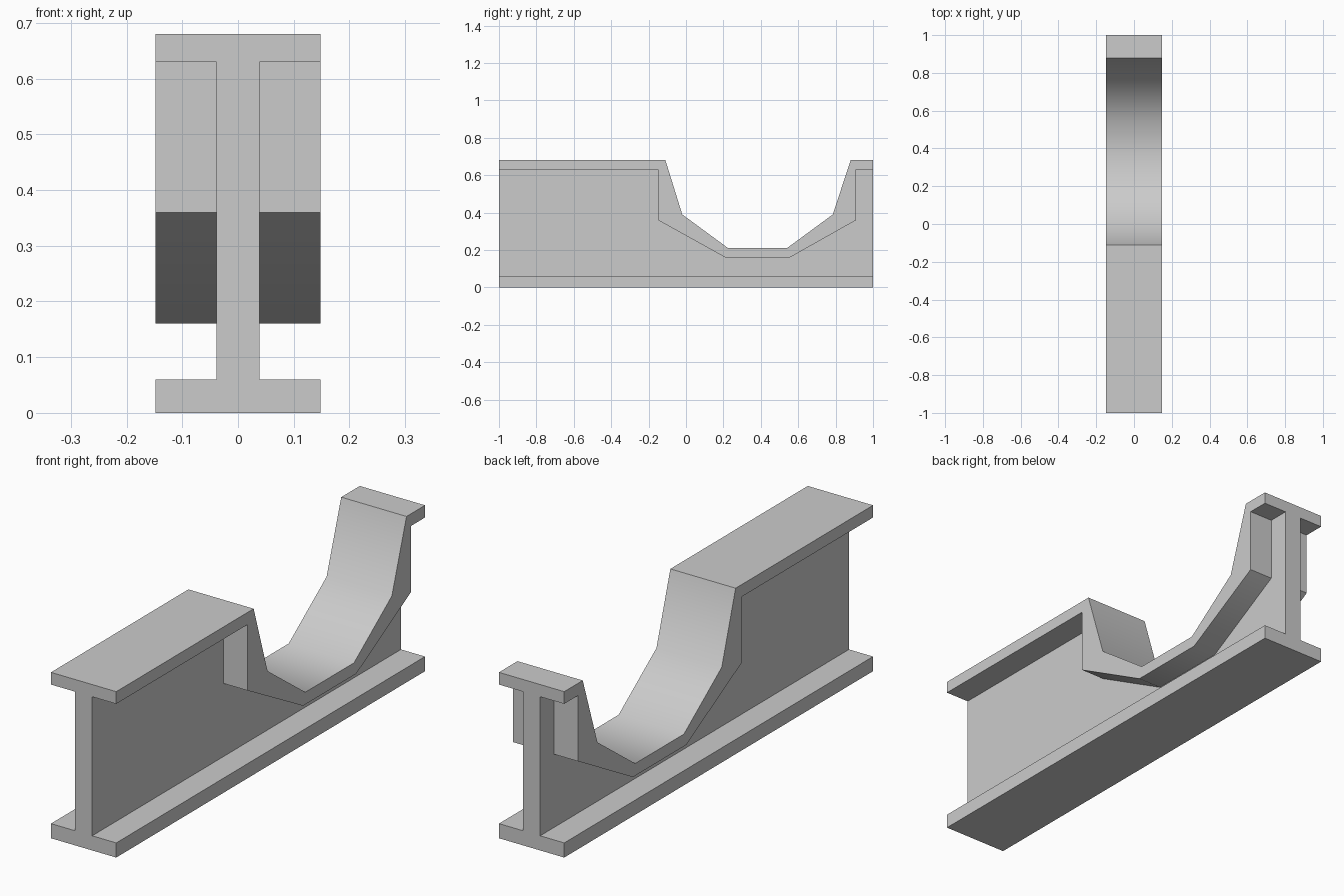
import bpy, bmesh
from math import radians

if "Cube" in bpy.data.objects:
    bpy.data.objects.remove(bpy.data.objects["Cube"])

HALF_W, HALF_WEB = 0.148, 0.039


def extrude_x(name, profile, x0, x1):
    """Prism from a (y, z) profile, running from x0 to x1."""
    bm = bmesh.new()
    face = bm.faces.new([bm.verts.new((x0, y, z)) for y, z in profile])
    ext = bmesh.ops.extrude_face_region(bm, geom=[face])
    verts = [v for v in ext["geom"] if isinstance(v, bmesh.types.BMVert)]
    bmesh.ops.translate(bm, verts=verts, vec=(x1 - x0, 0, 0))
    bmesh.ops.recalc_face_normals(bm, faces=bm.faces)
    me = bpy.data.meshes.new(name)
    bm.to_mesh(me)
    bm.free()
    ob = bpy.data.objects.new(name, me)
    bpy.context.collection.objects.link(ob)
    return ob


# Beam blank with the cradle dip in its top edge
outer = [(-1, 0), (-1, 0.68), (-0.11, 0.68), (-0.02, 0.39), (0.225, 0.21),
         (0.54, 0.21), (0.785, 0.39), (0.88, 0.68), (1, 0.68), (1, 0)]
beam = extrude_x("cradle_beam", outer, -HALF_W, HALF_W)

# Side pockets that leave the web, the base flange and the upper flange
inner = [(-1.1, 0.06), (-1.1, 0.63), (-0.15, 0.63), (-0.15, 0.36), (0.21, 0.16),
         (0.555, 0.16), (0.91, 0.36), (0.91, 0.63), (1.1, 0.63), (1.1, 0.06)]
bpy.context.view_layer.objects.active = beam
beam.select_set(True)
for side in (-1, 1):
    pocket = extrude_x("pocket_cutter", inner, side * HALF_WEB, side * 0.3)
    pocket.hide_render = True
    mod = beam.modifiers.new("pocket", "BOOLEAN")
    mod.operation = "DIFFERENCE"
    mod.solver = "EXACT"
    mod.object = pocket
    bpy.ops.object.modifier_apply(modifier=mod.name)
    bpy.data.objects.remove(pocket)

# Smooth cradle surface, crisp flange edges
bpy.ops.object.shade_smooth_by_angle(angle=radians(45))
